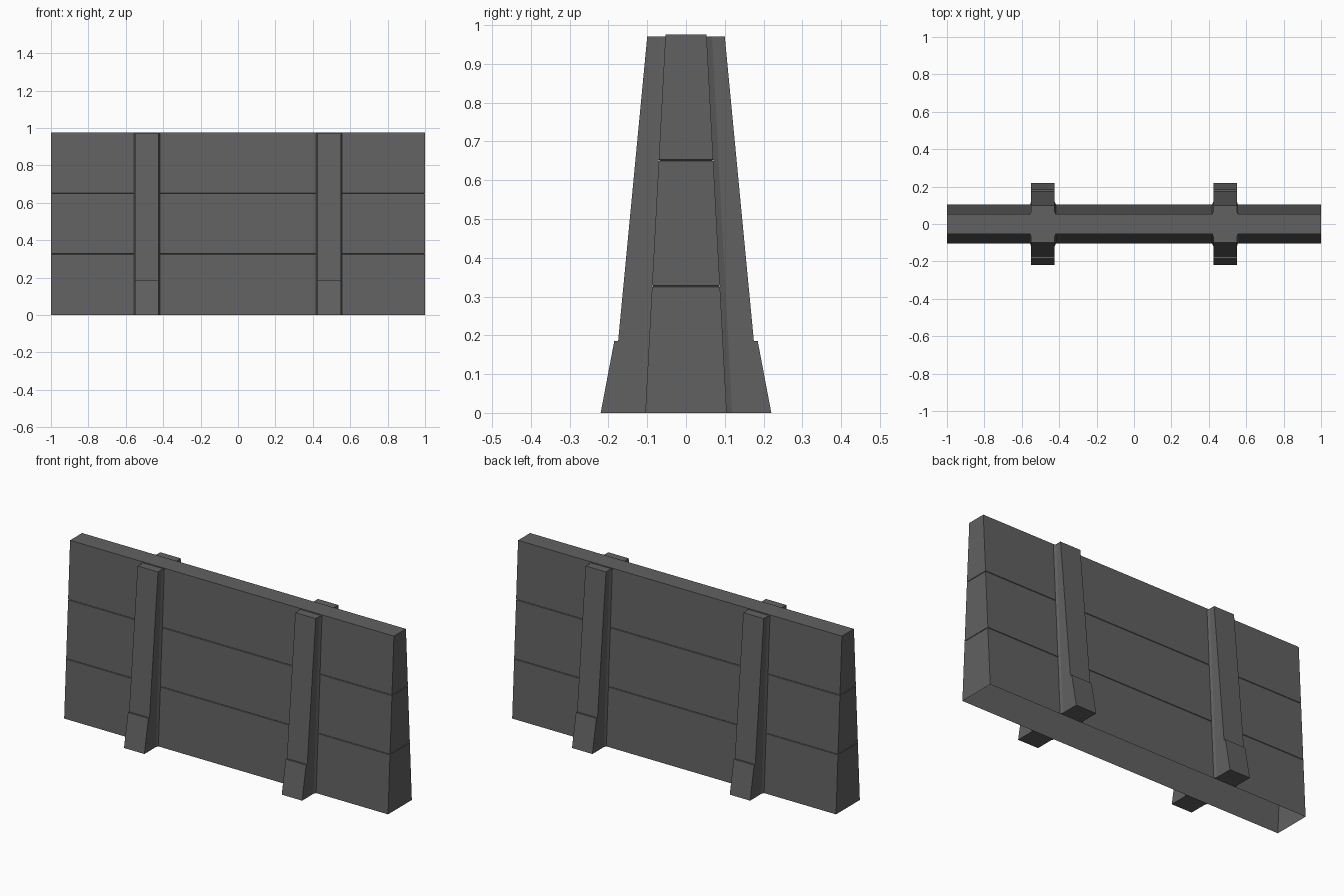
import bpy, bmesh

if "Cube" in bpy.data.objects:
    bpy.data.objects.remove(bpy.data.objects["Cube"])

H = 0.975                      # wall height
GREY = bpy.data.materials.new("dark_grey")
GREY.diffuse_color = (0.12, 0.12, 0.12, 1)
GREY.use_nodes = True
GREY.node_tree.nodes["Principled BSDF"].inputs["Base Color"].default_value = GREY.diffuse_color


def wall_half(z):
    """Half thickness of the tapering wall at height z."""
    return 0.105 + (0.053 - 0.105) * z / H


def loft(name, rings, closed, caps):
    """Skin a stack of equal-length rings, closing the chosen end rings."""
    bm = bmesh.new()
    vs = [[bm.verts.new(p) for p in r] for r in rings]
    n = len(rings[0])
    for a, b in zip(vs, vs[1:]):
        for i in range(n if closed else n - 1):
            j = (i + 1) % n
            bm.faces.new((a[i], a[j], b[j], b[i]))
    for k in caps:
        bm.faces.new(vs[k])
    bmesh.ops.remove_doubles(bm, verts=bm.verts, dist=1e-5)
    bmesh.ops.recalc_face_normals(bm, faces=bm.faces)
    me = bpy.data.meshes.new(name)
    bm.to_mesh(me)
    bm.free()
    me.materials.append(GREY)
    ob = bpy.data.objects.new(name, me)
    bpy.context.collection.objects.link(ob)
    return ob


# Wall: hollow, open underneath, with two fine seams between the boards
levels = [(0, 0)]
for seam in (0.327, 0.651):
    levels += [(seam - 0.002, 0), (seam, 0.003), (seam + 0.002, 0)]
levels.append((H, 0))
rings = []
for z, inset in levels:
    x, y = 1 - inset, wall_half(z) - inset
    rings.append([(-x, -y, z), (x, -y, z), (x, y, z), (-x, y, z)])
loft("board_wall", rings, True, [-1])

# Buttress posts: flared where they meet the wall, with a wedge foot
PROFILE = [(0, 0.22), (0.185, 0.185), (0.185, 0.175), (0.97, 0.10)]
for side, sy in (("front", -1), ("back", 1)):
    for hand, cx in (("left", -0.487), ("right", 0.487)):
        rings = []
        for z, out in PROFILE:
            w = wall_half(z)
            section = [(-0.069, w), (-0.063, w + 0.014), (-0.063, out),
                       (0.063, out), (0.063, w + 0.014), (0.069, w)]
            rings.append([(cx + x, sy * y, z) for x, y in section])
        loft(f"{side}_{hand}_post", rings, False, [0, -1])
